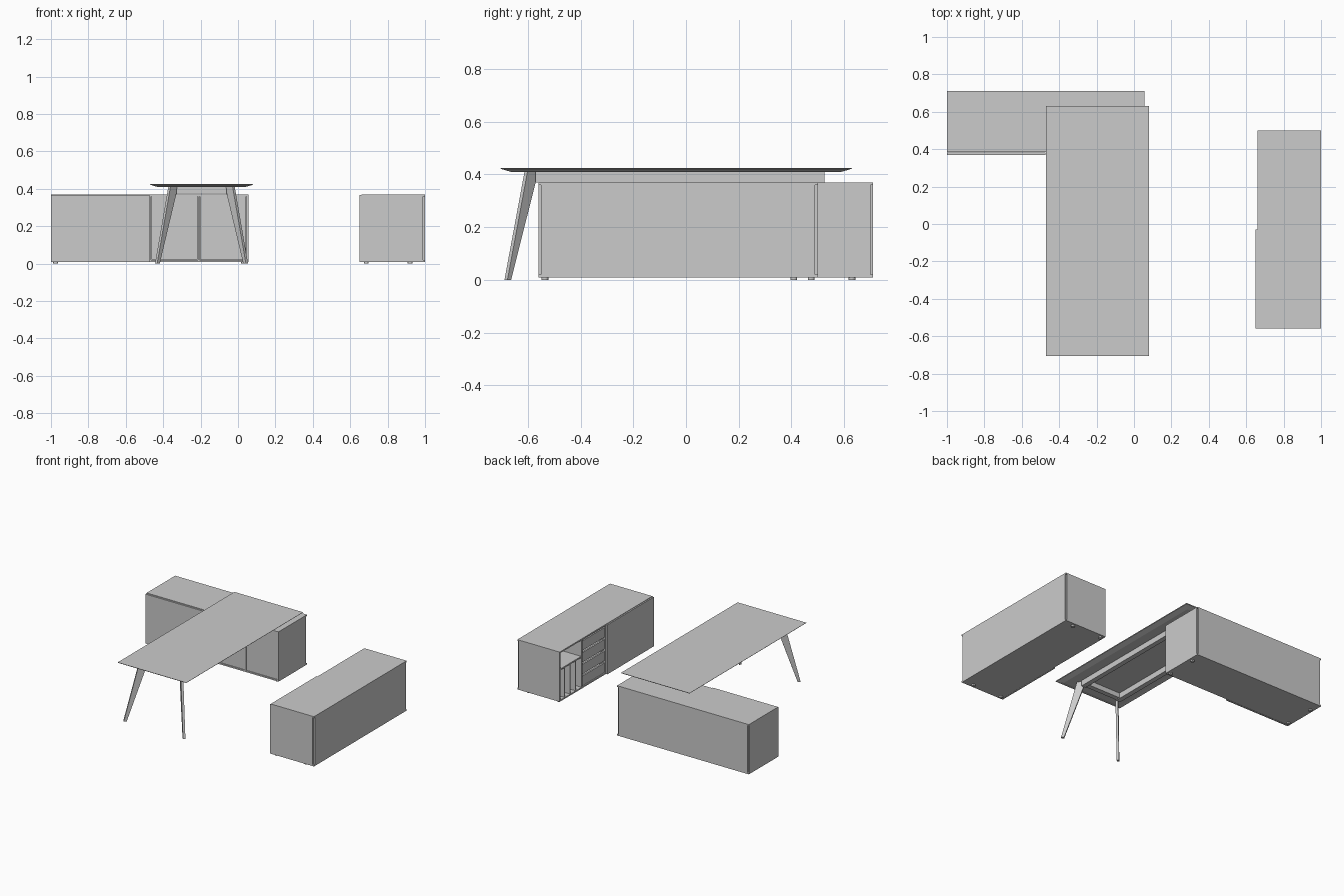
import bpy, bmesh
from mathutils import Matrix, Vector
from math import pi

if "Cube" in bpy.data.objects:
    bpy.data.objects.remove(bpy.data.objects["Cube"])


def make(name, bm, mat=Matrix()):
    bm.transform(mat)
    bmesh.ops.recalc_face_normals(bm, faces=bm.faces[:])
    me = bpy.data.meshes.new(name)
    bm.to_mesh(me)
    bm.free()
    ob = bpy.data.objects.new(name, me)
    bpy.context.collection.objects.link(ob)
    return ob


def box(name, x, y, z, mat=Matrix()):
    bm = bmesh.new()
    bmesh.ops.create_cube(bm, size=1)
    for v in bm.verts:
        v.co = Vector([r[0] if c < 0 else r[1] for c, r in zip(v.co, (x, y, z))])
    return make(name, bm, mat)


def foot(name, x, y, mat):
    bm = bmesh.new()
    bmesh.ops.create_cone(bm, cap_ends=True, segments=20, radius1=.013, radius2=.013, depth=.011)
    bmesh.ops.translate(bm, vec=(x, y, .0055), verts=bm.verts[:])
    make(name, bm, mat)


T, Z0, Z1 = .01, .01, .37          # board thickness, cabinet bottom and top


def carcass(name, length, depth, mat, stops):
    """Open-fronted cabinet: x along the front, front at y=0, back at y=depth."""
    box(name + "_top", (0, length), (0, depth), (Z1 - T, Z1), mat)
    box(name + "_bottom", (0, length), (0, depth), (Z0, Z0 + T), mat)
    box(name + "_back", (T, length - T), (depth - T, depth), (Z0 + T, Z1 - T), mat)
    for i, x in enumerate([0, length - T] + stops):
        box(f"{name}_upright_{i}", (x, x + T), (0, depth - T), (Z0 + T, Z1 - T), mat)
    for i, x in enumerate((.025, length - .025)):
        for j, y in enumerate((.025, depth - .08)):
            foot(f"{name}_foot_{i}{j}", x, y, mat)


# Desk top with undercut edges
bm = bmesh.new()
rings = []
for z, d in ((.410, .04), (.421, .003), (.425, 0)):
    x0, x1, y0, y1 = -.47 + d, .08 - d, -.705 + d, .63 - d
    rings.append([bm.verts.new((x, y, z)) for x, y in ((x0, y0), (x1, y0), (x1, y1), (x0, y1))])
bm.faces.new(rings[0])
bm.faces.new(rings[-1])
for a, b in zip(rings, rings[1:]):
    for i in range(4):
        j = (i + 1) % 4
        bm.faces.new((a[i], a[j], b[j], b[i]))
make("desk_top", bm)

# Rail frame under the top
CX = -.195
for side, s in (("left", -1), ("right", 1)):
    xs = sorted((CX + s * .13, CX + s * .165))
    box(f"{side}_rail", xs, (-.57, .525), (.37, .41))
for name, y in (("front", -.57), ("rear", .49)):
    box(f"{name}_cross_rail", (CX - .13, CX + .13), (y, y + .035), (.375, .41))

# Splayed flat legs, set on the diagonal and mirrored
for side, s in (("left", -1), ("right", 1)):
    bm = bmesh.new()
    nrm = Vector((s, 1, 0)).normalized() * .008
    prof = [Vector((CX + s * x, y, z)) for x, y, z in
            ((.137, -.572, .41), (.172, -.607, .41), (.243, -.683, 0), (.229, -.669, 0),
             (.141, -.576, .37))]
    f = bm.faces.new([bm.verts.new(p - nrm) for p in prof])
    ext = bmesh.ops.extrude_face_region(bm, geom=[f], use_keep_orig=True)
    bmesh.ops.translate(bm, vec=nrm * 2,
                        verts=[g for g in ext["geom"] if isinstance(g, bmesh.types.BMVert)])
    make(f"{side}_leg", bm)

# Return cabinet carrying the rear of the desk
M = Matrix.Translation((-1, .384, 0))
carcass("return_cabinet", 1.055, .326, M, [.525, .785])
box("return_sliding_door", (0, .527), (-.014, -.002), (Z0, Z1 - .003), M)
box("return_left_door", (.537, .783), (.004, .016), (.022, .358), M)
box("return_right_door", (.797, 1.043), (.004, .016), (.022, .358), M)

# Credenza, turned so its front faces -x (local x runs toward -y)
M = Matrix.Translation((.661, .5, 0)) @ Matrix.Rotation(-pi / 2, 4, 'Z')
carcass("credenza", 1.06, .339, M, [.25, .525])
box("credenza_sliding_door", (.53, 1.06), (-.011, -.001), (Z0, Z1 - .003), M)

# Open shelf with upright slots beneath
box("credenza_shelf", (T, .25), (.003, .329), (.233, .243), M)
for i in range(3):
    x = .058 + i * .063
    box(f"slot_divider_{i}", (x, x + .008), (.003, .329), (Z0 + T, .233), M)

# Four drawers with grip gaps above each front
for i in range(4):
    z = .022 + i * .085
    box(f"drawer_front_{i}", (.263, .522), (.006, .018), (z, z + .07), M)
    box(f"drawer_body_{i}", (.268, .517), (.018, .32), (z + .003, z + .055), M)
